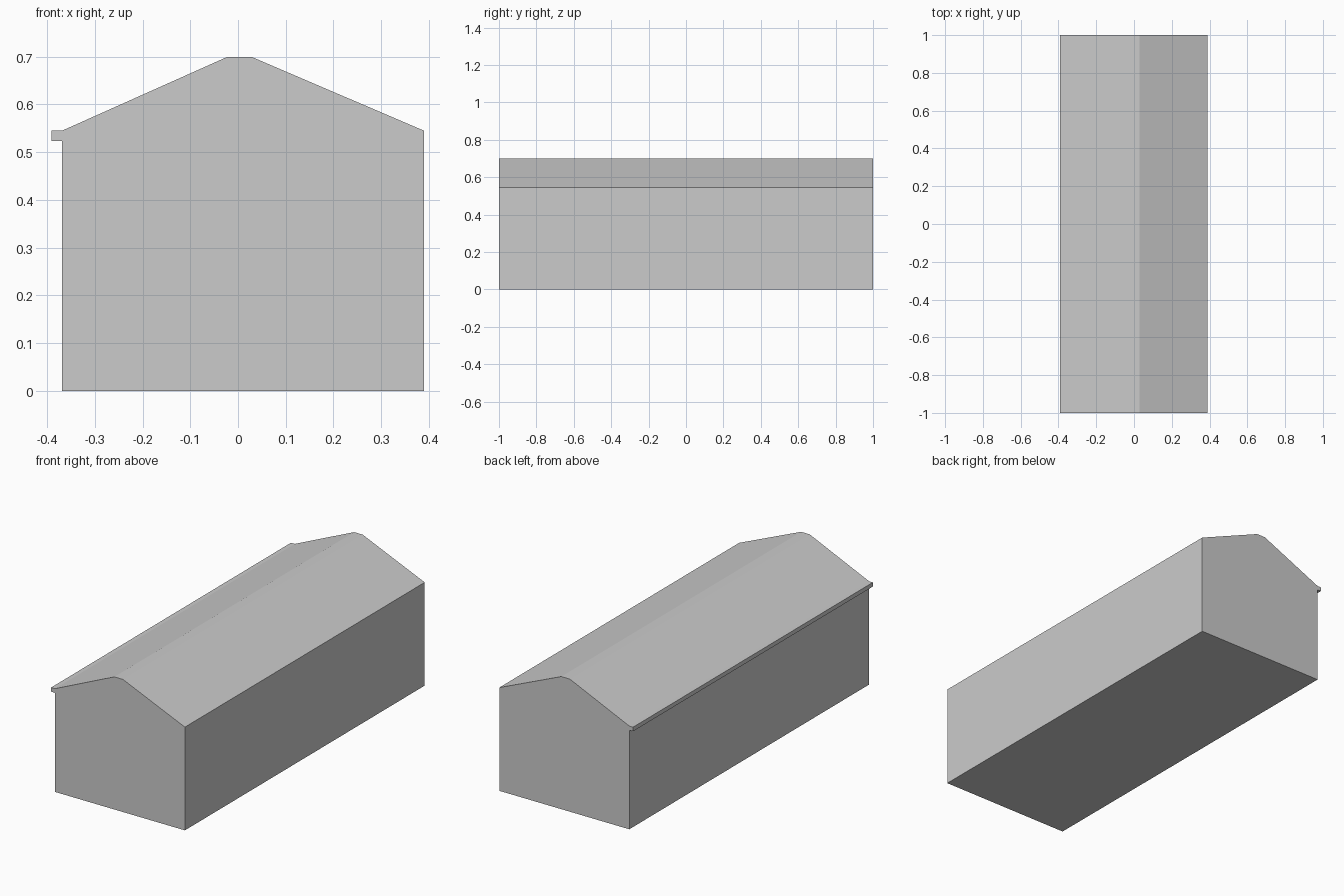
import bpy, bmesh

if "Cube" in bpy.data.objects:
    bpy.data.objects.remove(bpy.data.objects["Cube"])

# Gable cross-section (x, z), including the small eave lip on the left
PROFILE = [
    (-0.369, 0.0), (0.390, 0.0),                      # floor
    (0.390, 0.545),                                   # right eave
    (0.028, 0.70), (-0.022, 0.70),                    # flat ridge
    (-0.369, 0.545), (-0.391, 0.545),                 # left slope and lip top
    (-0.391, 0.523), (-0.369, 0.523),                 # lip underside
]


def extrude_profile(name, profile, y0, y1):
    bm = bmesh.new()
    face = bm.faces.new([bm.verts.new((x, y0, z)) for x, z in profile])
    result = bmesh.ops.extrude_face_region(bm, geom=[face], use_keep_orig=True)
    moved = [g for g in result["geom"] if isinstance(g, bmesh.types.BMVert)]
    bmesh.ops.translate(bm, verts=moved, vec=(0, y1 - y0, 0))
    bmesh.ops.recalc_face_normals(bm, faces=bm.faces)
    mesh = bpy.data.meshes.new(name)
    bm.to_mesh(mesh)
    bm.free()
    obj = bpy.data.objects.new(name, mesh)
    bpy.context.collection.objects.link(obj)
    return obj


# Long building: walls, pitched roof and eave lip in one closed shell
extrude_profile("gabled_building", PROFILE, -1.0, 1.0)
